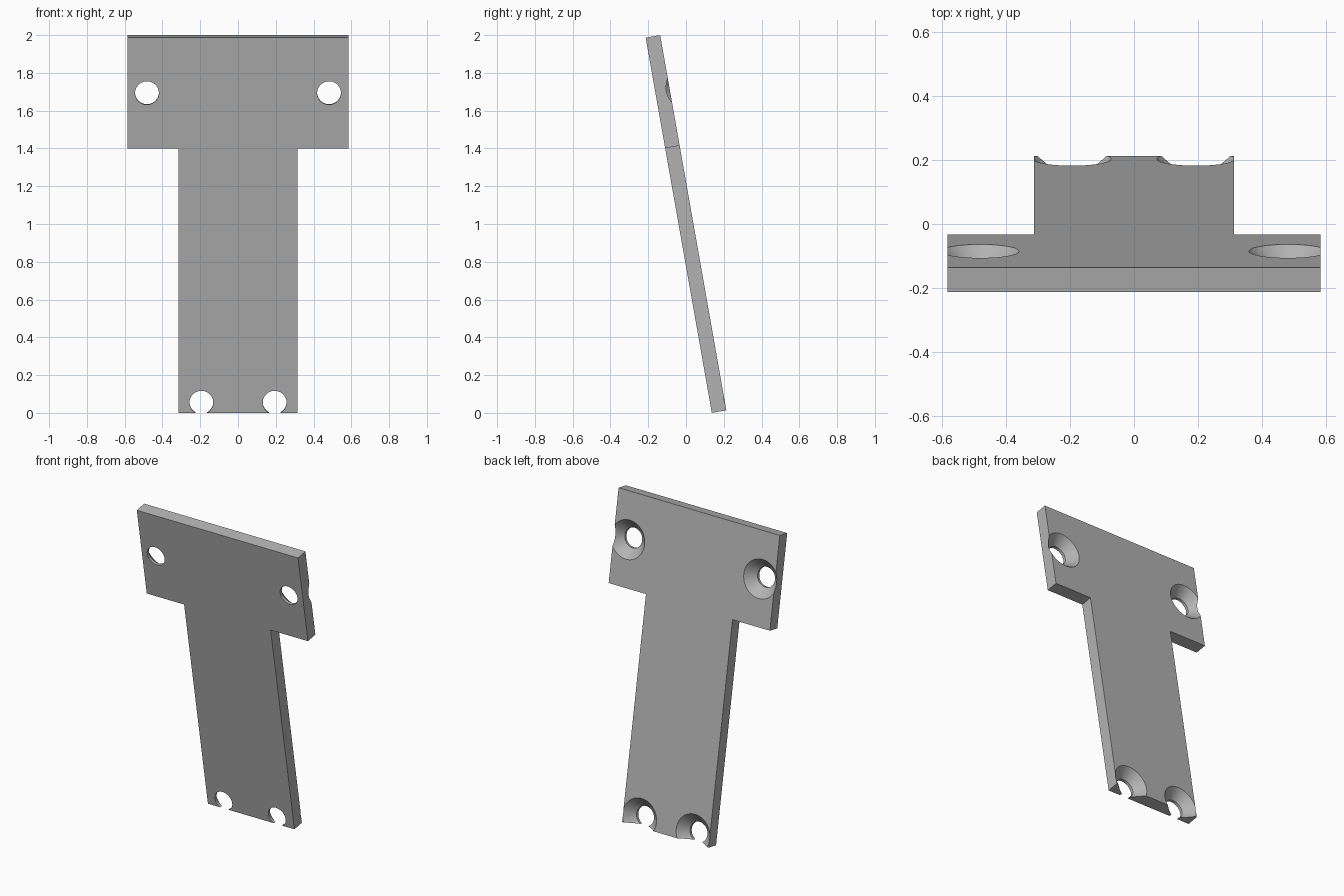
import bpy, bmesh, math
from mathutils import Matrix

if "Cube" in bpy.data.objects:
    bpy.data.objects.remove(bpy.data.objects["Cube"])

TILT = math.radians(10)
T = 0.078            # plate thickness
H = 1.0085           # half length of the plate
ARM, STEM, STEP = 0.585, 0.314, 0.414
HOLE_R, SINK_R, SINK_DEPTH = 0.063, 0.122, 0.06

grey = bpy.data.materials.new("grey")
grey.diffuse_color = (0.45, 0.45, 0.45, 1)
grey.use_nodes = True
grey.node_tree.nodes["Principled BSDF"].inputs["Base Color"].default_value = grey.diffuse_color


def make_object(name, bm):
    bmesh.ops.recalc_face_normals(bm, faces=bm.faces)
    mesh = bpy.data.meshes.new(name)
    bm.to_mesh(mesh)
    bm.free()
    mesh.materials.append(grey)
    obj = bpy.data.objects.new(name, mesh)
    bpy.context.collection.objects.link(obj)
    return obj


# T-shaped plate, drawn upright in x-z and extruded towards the back
half = [(STEM, -H), (STEM, STEP), (ARM, STEP), (ARM, H)]
outline = half + [(-x, z) for x, z in reversed(half)]
bm = bmesh.new()
face = bm.faces.new([bm.verts.new((x, -T / 2, z)) for x, z in outline])
ext = bmesh.ops.extrude_face_region(bm, geom=[face])
verts = [g for g in ext["geom"] if isinstance(g, bmesh.types.BMVert)]
bmesh.ops.translate(bm, verts=verts, vec=(0, T, 0))
plate = make_object("t_plate", bm)


def countersink_cutter(x, z, seg=64):
    """Straight bore from the front that flares into a cone at the back."""
    over = 0.03
    slope = (SINK_R - HOLE_R) / SINK_DEPTH
    profile = [(HOLE_R, -T), (HOLE_R, T / 2 - SINK_DEPTH),
               (SINK_R + slope * over, T / 2 + over)]
    bm = bmesh.new()
    rings = []
    for r, y in profile:
        rings.append([bm.verts.new((x + r * math.cos(2 * math.pi * i / seg), y,
                                    z + r * math.sin(2 * math.pi * i / seg)))
                      for i in range(seg)])
    for a, b in zip(rings, rings[1:]):
        for i in range(seg):
            j = (i + 1) % seg
            bm.faces.new((a[i], a[j], b[j], b[i]))
    bm.faces.new(rings[0])
    bm.faces.new(rings[-1])
    cutter = make_object("screw_hole_cutter", bm)
    cutter.hide_render = True
    return cutter


# Four countersunk screw holes: two in the arms, two breaking the lower edge
cutters = [countersink_cutter(s * x, z)
           for x, z in ((0.482, 0.711), (0.194, -0.953)) for s in (-1, 1)]
for c in cutters:
    mod = plate.modifiers.new("screw_hole", 'BOOLEAN')
    mod.operation = 'DIFFERENCE'
    mod.solver = 'EXACT'
    mod.object = c

# Bake the cuts, then remove the cutters
bpy.context.view_layer.update()
cut = bpy.data.meshes.new_from_object(
    plate.evaluated_get(bpy.context.evaluated_depsgraph_get()))
plate.modifiers.clear()
plate.data = cut
for c in cutters:
    bpy.data.objects.remove(c)

# Lean the plate forward and stand it on the ground
plate.data.transform(Matrix.Translation((0, 0, 1)) @ Matrix.Rotation(TILT, 4, 'X'))
bpy.context.view_layer.objects.active = plate
plate.select_set(True)
bpy.ops.object.shade_smooth_by_angle(angle=math.radians(25))
